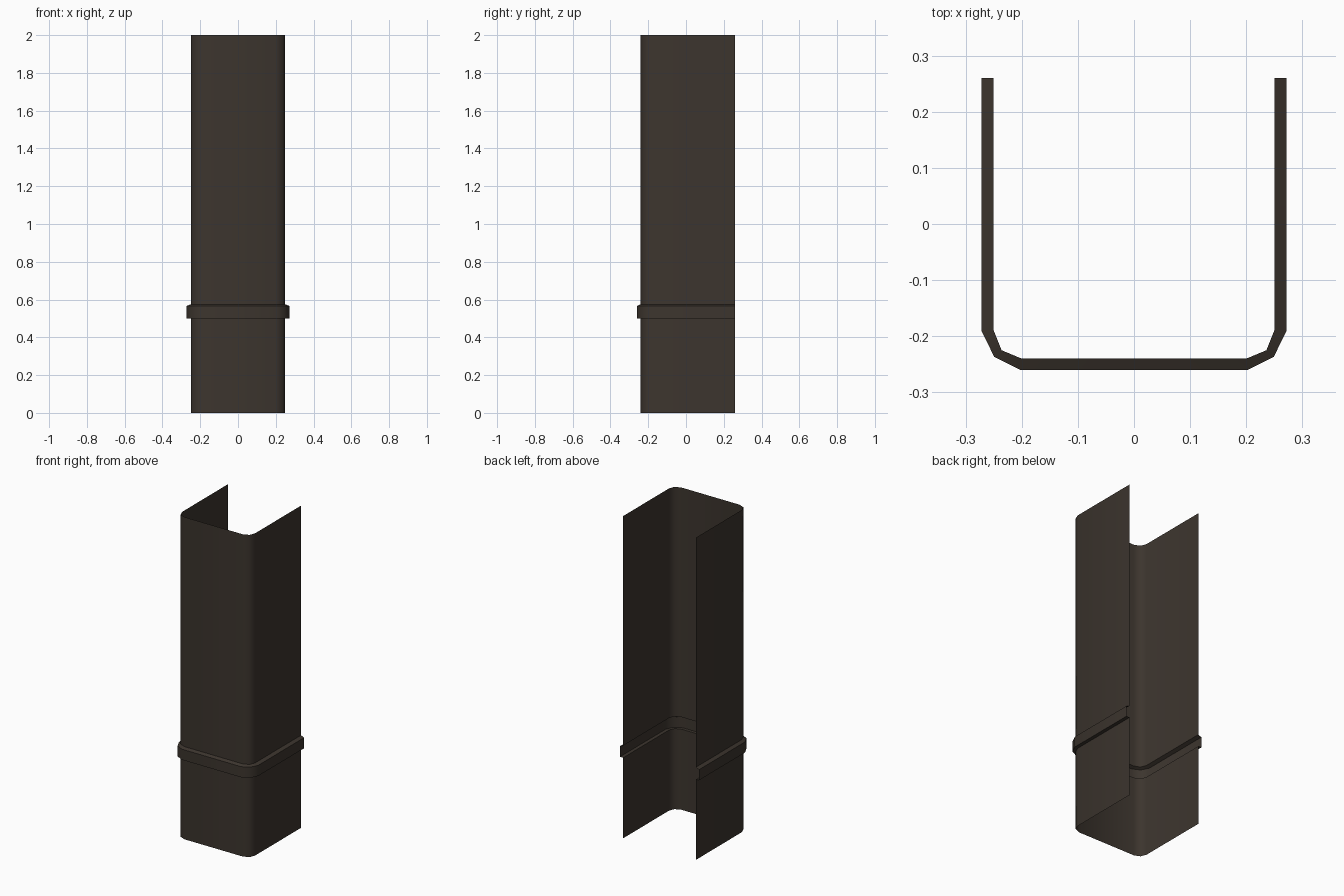
import bpy, bmesh, math

if "Cube" in bpy.data.objects:
    bpy.data.objects.remove(bpy.data.objects["Cube"])

# dark bronze paint
mat = bpy.data.materials.new("dark bronze")
mat.diffuse_color = (0.045, 0.035, 0.027, 1)
mat.use_nodes = True
mat.node_tree.nodes["Principled BSDF"].inputs["Base Color"].default_value = mat.diffuse_color

# half of the U-shaped plan: inner wall line and outer line of the raised band
wall = [(0.25, 0.26), (0.25, -0.19), (0.236, -0.225), (0.20, -0.24)]
band = [(0.272, 0.26), (0.272, -0.19), (0.249, -0.237), (0.203, -0.26)]


def full(half):
    return half + [(-x, y) for x, y in reversed(half)]


# vertical profile: open sheet that bulges outward into a hollow band
rows = [(wall, 0.0), (wall, 0.50), (band, 0.50), (band, 0.566), (wall, 0.575), (wall, 2.0)]

bm = bmesh.new()
rings = [[bm.verts.new((x, y, z)) for x, y in full(plan)] for plan, z in rows]
for lo, hi in zip(rings, rings[1:]):
    for i in range(len(lo) - 1):
        bm.faces.new((lo[i + 1], lo[i], hi[i], hi[i + 1]))
# outward normals (front wall faces -y)
bm.normal_update()
front = min(bm.faces, key=lambda f: f.calc_center_median().y)
if front.normal.y > 0:
    bmesh.ops.reverse_faces(bm, faces=bm.faces[:])

mesh = bpy.data.meshes.new("post_cover")
bm.to_mesh(mesh)
bm.free()
mesh.materials.append(mat)
cover = bpy.data.objects.new("post_cover", mesh)
bpy.context.collection.objects.link(cover)

# rounded corners smooth, band edges crisp
bpy.context.view_layer.objects.active = cover
cover.select_set(True)
bpy.ops.object.shade_smooth_by_angle(angle=math.radians(55))
